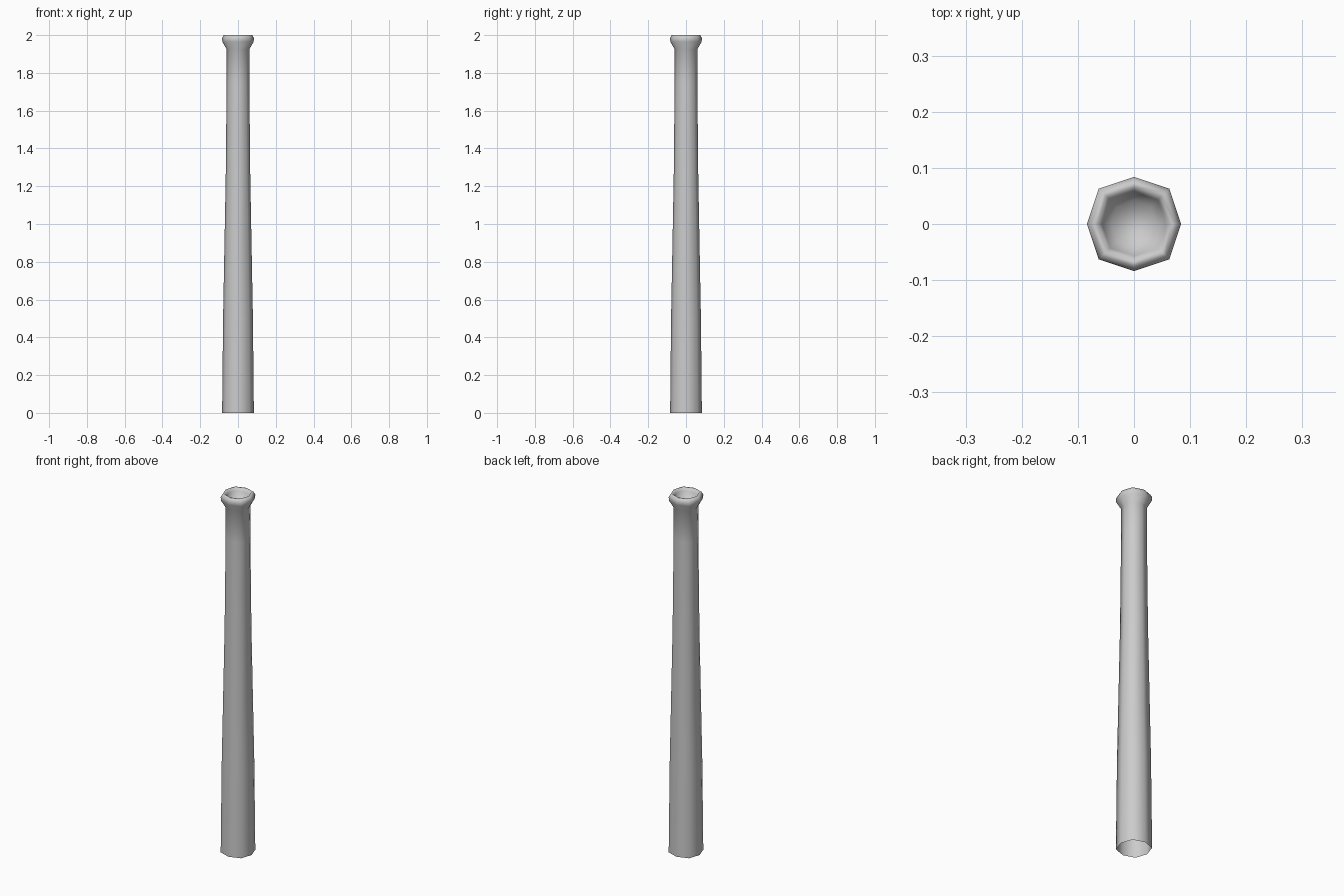
import bpy, bmesh
from math import cos, sin, pi

if "Cube" in bpy.data.objects:
    bpy.data.objects.remove(bpy.data.objects["Cube"])

SIDES = 8
# (radius, height) from open foot, up the tapered shaft, over the lip, into the cup
PROFILE = [(0.084, 0.0), (0.079, 0.5), (0.065, 1.25), (0.060, 1.75), (0.060, 1.925),
           (0.083, 1.965), (0.084, 1.985), (0.075, 2.0), (0.066, 2.0),
           (0.057, 1.985), (0.041, 1.945)]


def ring(bm, radius, z):
    verts = []
    for i in range(SIDES):
        # diagonal corners sit slightly further out
        r = radius * (1.06 if i % 2 else 1.0)
        a = 2 * pi * i / SIDES
        verts.append(bm.verts.new((r * cos(a), r * sin(a), z)))
    return verts


# Hollow octagonal post with flared rim
bm = bmesh.new()
rings = [ring(bm, r, z) for r, z in PROFILE]
for low, high in zip(rings, rings[1:]):
    for i in range(SIDES):
        j = (i + 1) % SIDES
        bm.faces.new((low[i], low[j], high[j], high[i]))
# Cup floor
bm.faces.new(rings[-1])
for f in bm.faces:
    f.smooth = True

mesh = bpy.data.meshes.new("post")
bm.to_mesh(mesh)
bm.free()
post = bpy.data.objects.new("post", mesh)
bpy.context.collection.objects.link(post)
